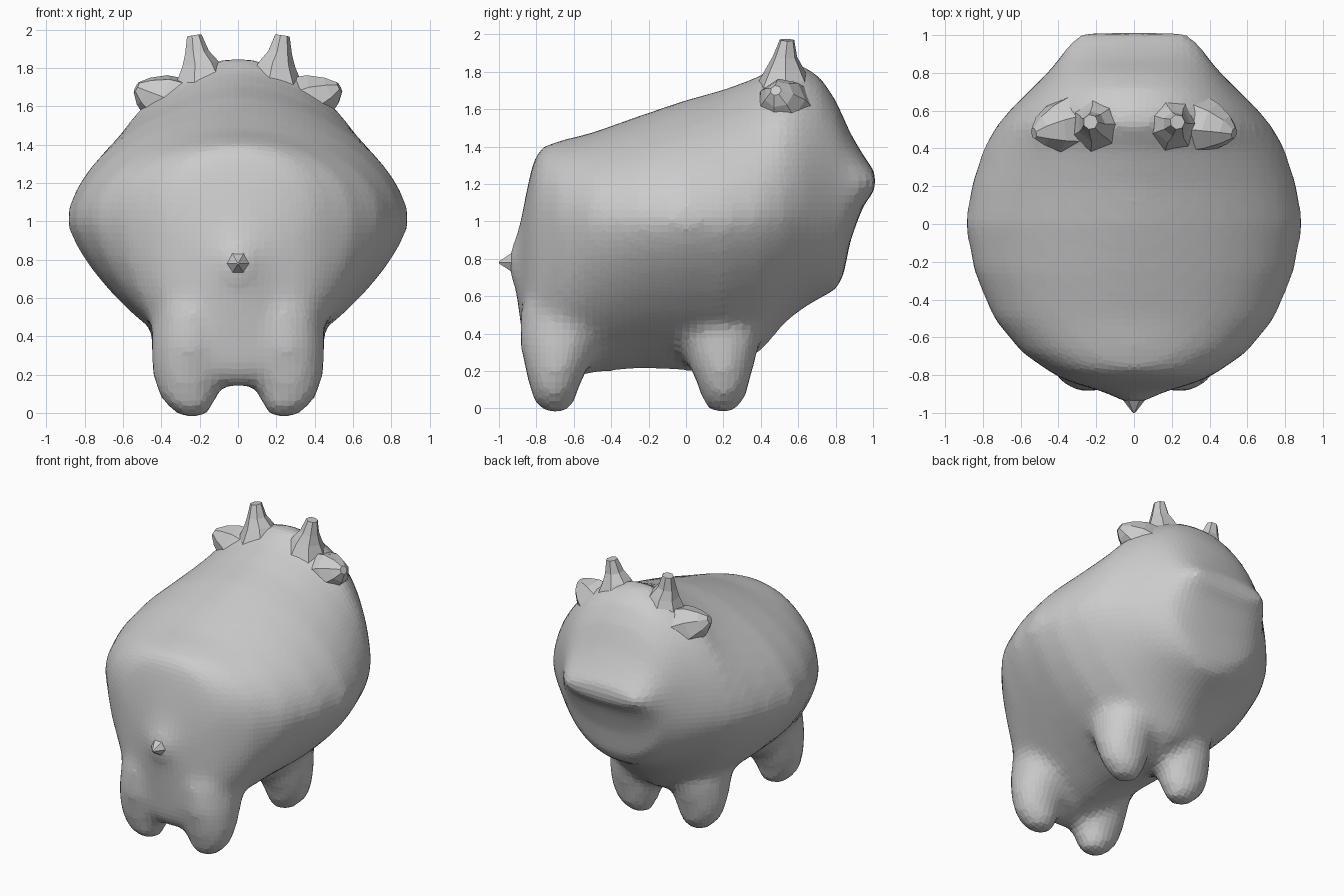
import bpy, bmesh, math
from mathutils import Vector


def loft(bm, rings):
    """Skin a list of equal-length point rings and cap both ends."""
    vs = [[bm.verts.new(p) for p in r] for r in rings]
    n = len(vs[0])
    for a, b in zip(vs, vs[1:]):
        for i in range(n):
            j = (i + 1) % n
            bm.faces.new((a[i], a[j], b[j], b[i]))
    bm.faces.new(vs[0])
    bm.faces.new(vs[-1])


def tube(bm, stations, sides):
    """Tapered horn or tail: stations are (centre, radius)."""
    axis = Vector(stations[-1][0]) - Vector(stations[0][0])
    q = axis.to_track_quat('Z', 'Y')
    loft(bm, [[Vector(c) + q @ Vector((r * math.cos(2 * math.pi * i / sides),
                                       r * math.sin(2 * math.pi * i / sides), 0))
               for i in range(sides)] for c, r in stations])


def section(y, top, bot, w, zc, nt, nb, count=40):
    """Superelliptic cross-section with separate upper and lower curvature."""
    pts = []
    for i in range(count):
        a = 2 * math.pi * i / count
        c, s = math.cos(a), math.sin(a)
        n, h = (nt, top - zc) if s >= 0 else (nb, zc - bot)
        pts.append((w * math.copysign(abs(c) ** (2 / n), c), y,
                    zc + h * math.copysign(abs(s) ** (2 / n), s)))
    return pts


def finish(bm, name):
    bmesh.ops.recalc_face_normals(bm, faces=bm.faces)
    me = bpy.data.meshes.new(name)
    bm.to_mesh(me)
    bm.free()
    ob = bpy.data.objects.new(name, me)
    bpy.context.collection.objects.link(ob)
    return ob


# Body and head: y, top, bottom, half width, widest height, curvatures
sections = [
    (-0.95, 0.83, 0.73, 0.05, 0.78, 2.0, 2.0),
    (-0.91, 0.91, 0.63, 0.11, 0.78, 2.0, 2.0),
    (-0.88, 1.02, 0.42, 0.19, 0.80, 2.0, 2.2),
    (-0.855, 1.15, 0.24, 0.28, 0.86, 2.1, 2.6),
    (-0.82, 1.31, 0.16, 0.38, 0.93, 2.2, 2.6),
    (-0.78, 1.395, 0.14, 0.45, 0.97, 2.2, 2.3),
    (-0.68, 1.43, 0.14, 0.595, 1.0, 2.1, 1.8),
    (-0.50, 1.475, 0.19, 0.745, 1.0, 2.0, 1.55),
    (-0.25, 1.565, 0.21, 0.85, 1.0, 1.85, 1.45),
    (0.00, 1.65, 0.20, 0.895, 1.0, 1.75, 1.4),
    (0.20, 1.705, 0.20, 0.865, 1.0, 1.75, 1.4),
    (0.40, 1.78, 0.30, 0.80, 1.03, 1.75, 1.45),
    (0.52, 1.855, 0.45, 0.73, 1.05, 1.85, 1.6),
    (0.62, 1.84, 0.53, 0.645, 1.08, 1.95, 1.7),
    (0.72, 1.77, 0.59, 0.54, 1.1, 2.1, 1.9),
    (0.80, 1.65, 0.63, 0.46, 1.14, 2.2, 2.0),
    (0.84, 1.56, 0.70, 0.425, 1.16, 2.2, 2.1),
    (0.88, 1.47, 0.90, 0.395, 1.18, 2.2, 2.2),
    (0.95, 1.35, 1.09, 0.35, 1.2, 2.2, 2.2),
    (1.015, 1.26, 1.17, 0.29, 1.21, 2.2, 2.2),
]
bm = bmesh.new()
loft(bm, [section(*s) for s in sections])

# Four stubby legs flaring into the body: x, y offset, z, x radius, y radius
leg = [(0.235, 0.01, -0.025, 0.065, 0.06), (0.25, 0.0, 0.04, 0.125, 0.115),
       (0.262, 0.0, 0.10, 0.16, 0.13), (0.258, 0.01, 0.20, 0.19, 0.165),
       (0.25, 0.03, 0.34, 0.205, 0.215), (0.23, 0.07, 0.52, 0.22, 0.25),
       (0.20, 0.12, 0.74, 0.21, 0.25)]
for side in (-1, 1):
    for y0, k in ((-0.705, 1), (0.20, -0.7)):
        loft(bm, [[(side * x + rx * math.cos(math.pi * i / 10),
                    y0 + k * dy + ry * math.sin(math.pi * i / 10), z)
                   for i in range(20)] for x, dy, z, rx, ry in leg])
body = finish(bm, "body")
m = body.modifiers.new("fuse", 'REMESH')
m.mode = 'VOXEL'
m.voxel_size = 0.04
m = body.modifiers.new("soften", 'SMOOTH')
m.factor = 0.5
m.iterations = 8

# Pointed tail on the rear face
bm = bmesh.new()
tube(bm, [((0, -0.87, 0.785), 0.10), ((0, -0.93, 0.78), 0.06),
          ((0, -1.0, 0.78), 0.006)], 6)
finish(bm, "tail")

# Crown of upper horns and side horns
for side, label in ((-1, "left"), (1, "right")):
    bm = bmesh.new()
    tube(bm, [((side * 0.19, 0.53, 1.71), 0.16), ((side * 0.20, 0.53, 1.82), 0.10),
              ((side * 0.217, 0.53, 1.88), 0.066), ((side * 0.23, 0.54, 1.97), 0.04)], 7)
    finish(bm, "upper_horn_" + label)
    bm = bmesh.new()
    tube(bm, [((side * 0.30, 0.53, 1.58), 0.18), ((side * 0.42, 0.51, 1.65), 0.13),
              ((side * 0.49, 0.495, 1.68), 0.08), ((side * 0.53, 0.48, 1.70), 0.03)], 7)
    finish(bm, "side_horn_" + label)
